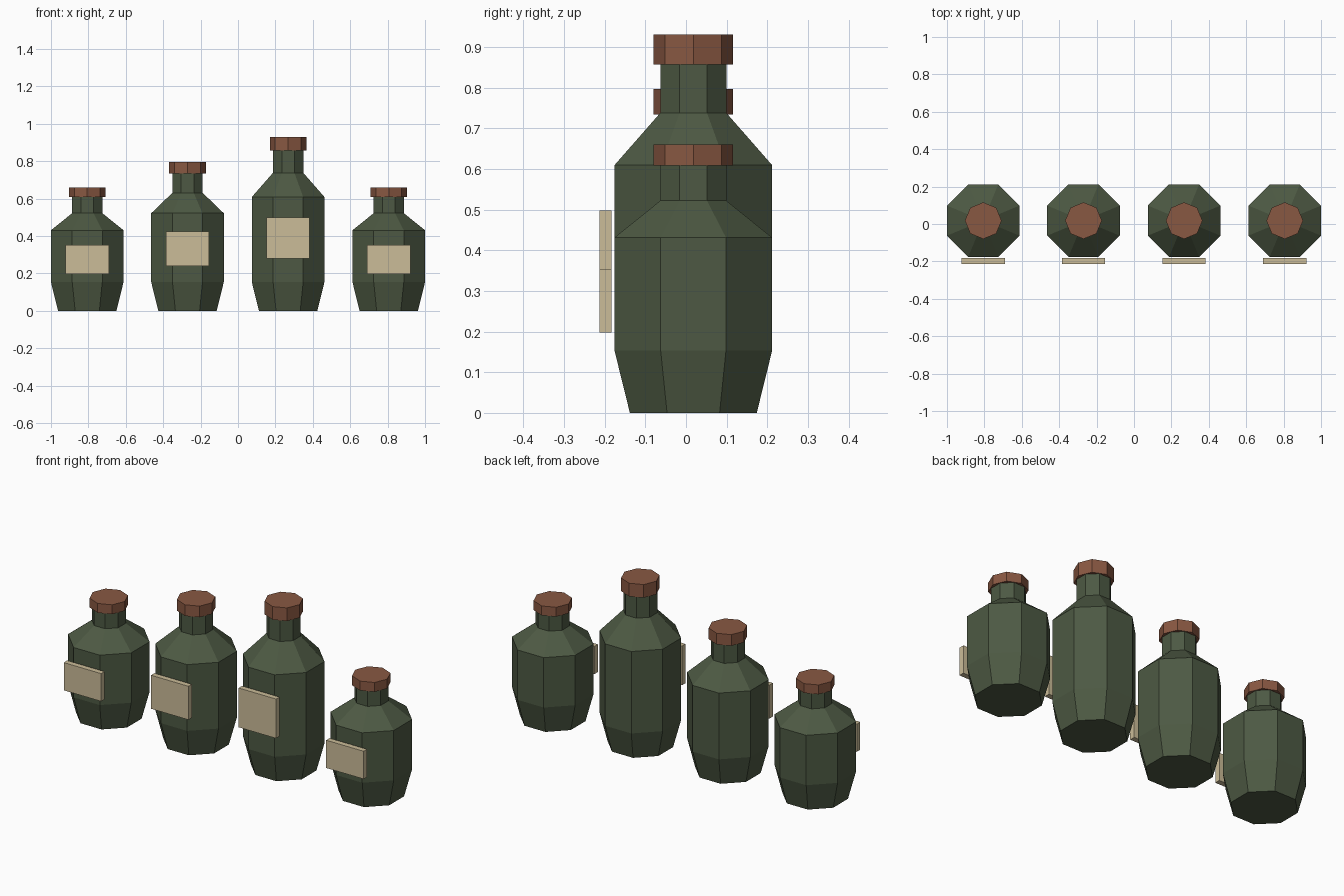
import bpy, bmesh, math

if "Cube" in bpy.data.objects:
    bpy.data.objects.remove(bpy.data.objects["Cube"])


def material(name, rgb):
    m = bpy.data.materials.new(name)
    lin = [((c / 255 + 0.055) / 1.055) ** 2.4 for c in rgb]
    m.diffuse_color = (*lin, 1)
    m.use_nodes = True
    m.node_tree.nodes["Principled BSDF"].inputs["Base Color"].default_value = m.diffuse_color
    return m


GLASS = material("green glass", (77, 89, 67))
CORK = material("brown cork", (137, 88, 66))
PAPER = material("cream paper", (203, 188, 152))
CY = 0.018                                  # depth of the bottle axes
FLAT = 1 / math.cos(math.pi / 8)            # flat half-width to corner radius


def finish(bm, name, mat):
    bmesh.ops.recalc_face_normals(bm, faces=bm.faces)
    mesh = bpy.data.meshes.new(name)
    bm.to_mesh(mesh)
    bm.free()
    mesh.materials.append(mat)
    bpy.context.collection.objects.link(bpy.data.objects.new(name, mesh))


def octagon_lathe(name, x, profile, turn, mat):
    """Stack eight-sided rings given as (corner radius, height)."""
    bm = bmesh.new()
    rings = [[bm.verts.new((x + r * math.cos(turn + i * math.pi / 4),
                            CY + r * math.sin(turn + i * math.pi / 4), z))
              for i in range(8)] for r, z in profile]
    for low, high in zip(rings, rings[1:]):
        for i in range(8):
            j = (i + 1) % 8
            bm.faces.new((low[i], low[j], high[j], high[i]))
    bm.faces.new(rings[0][::-1])
    bm.faces.new(rings[-1])
    finish(bm, name, mat)


def label_box(name, x, z0, z1):
    bm = bmesh.new()
    bmesh.ops.create_cube(bm, size=1)
    for v in bm.verts:
        v.co = (x + v.co.x * 0.23, -0.198 + v.co.y * 0.03,
                (z0 + z1) / 2 + v.co.z * (z1 - z0))
    finish(bm, name, PAPER)


# x, shoulder, neck base, cork bottom, cork top, label bottom, label top
SMALL = (0.431, 0.522, 0.608, 0.66, 0.198, 0.352)
MEDIUM = (0.522, 0.631, 0.734, 0.796, 0.239, 0.425)
LARGE = (0.609, 0.738, 0.857, 0.93, 0.28, 0.498)

for n, (x, size) in enumerate([(-0.806, SMALL), (-0.27, MEDIUM),
                               (0.268, LARGE), (0.806, SMALL)], 1):
    shoulder, neck, cork0, cork1, label0, label1 = size
    # Body with tapered foot, sloped shoulder and straight neck
    octagon_lathe(f"bottle_{n}", x,
                  [(0.156 * FLAT, 0), (0.194 * FLAT, 0.154),
                   (0.194 * FLAT, shoulder), (0.081 * FLAT, neck),
                   (0.081 * FLAT, cork0 + 0.01)], math.pi / 8, GLASS)
    # Stopper, corners turned to the axes
    octagon_lathe(f"cork_{n}", x, [(0.098, cork0), (0.098, cork1)], 0, CORK)
    label_box(f"label_{n}", x, label0, label1)
